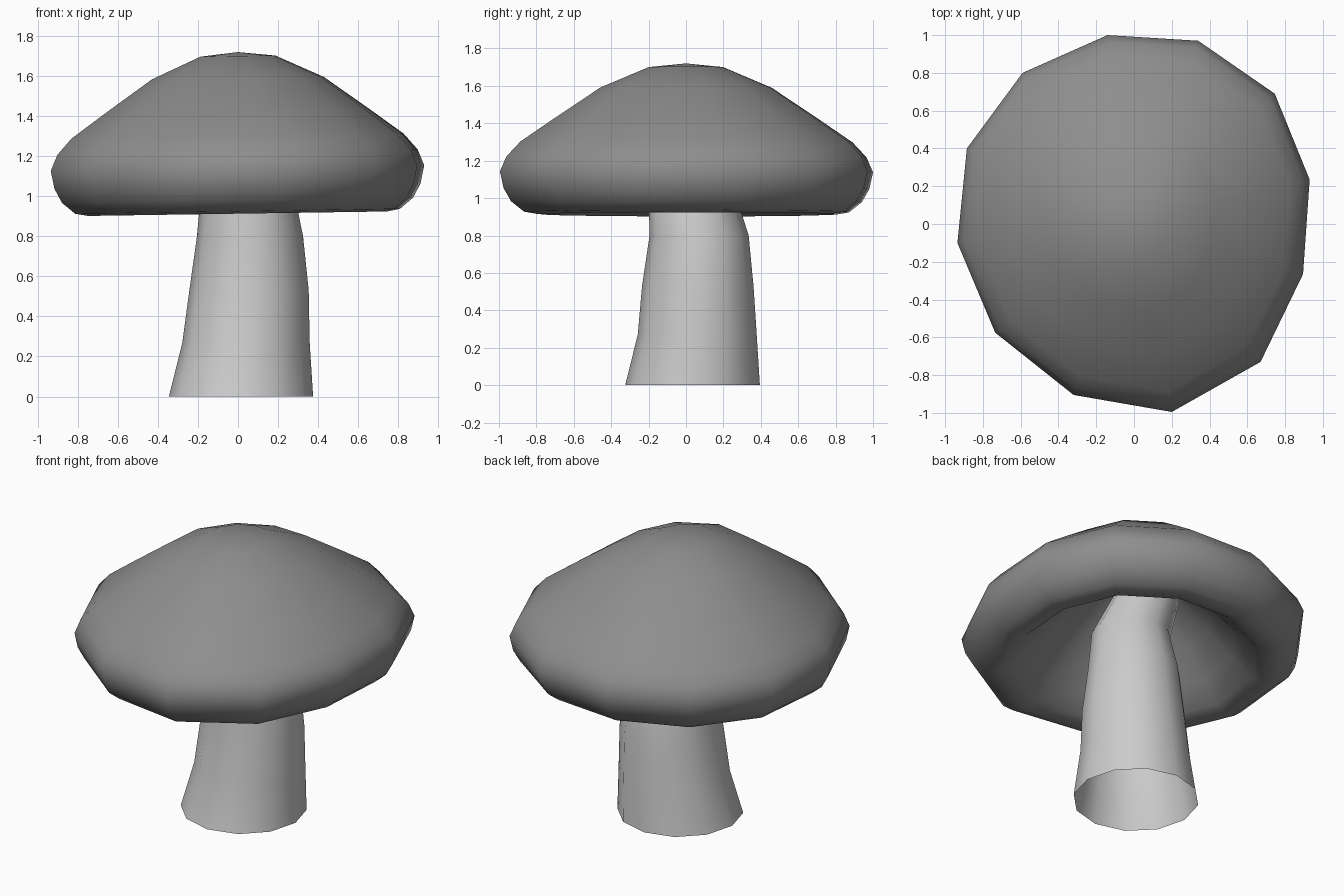
import bpy, math

if "Cube" in bpy.data.objects:
    bpy.data.objects.remove(bpy.data.objects["Cube"])

SIDES = 12


def ring_mesh(name, rings, cap_start=None, cap_end=None):
    """Skin a stack of equal-sized rings, optionally closed with poles."""
    verts = [v for ring in rings for v in ring]
    n = SIDES
    faces = []
    for i in range(len(rings) - 1):
        for j in range(n):
            k = (j + 1) % n
            faces.append((i * n + j, i * n + k, (i + 1) * n + k, (i + 1) * n + j))
    if cap_start:
        verts.append(cap_start)
        faces += [(len(verts) - 1, (j + 1) % n, j) for j in range(n)]
    if cap_end:
        verts.append(cap_end)
        b = (len(rings) - 1) * n
        faces += [(len(verts) - 1, b + j, b + (j + 1) % n) for j in range(n)]
    mesh = bpy.data.meshes.new(name)
    mesh.from_pydata(verts, [], faces)
    mesh.update()
    obj = bpy.data.objects.new(name, mesh)
    bpy.context.collection.objects.link(obj)
    for p in mesh.polygons:
        p.use_smooth = True
    return obj


# Cap: slightly irregular twelve-sided outline swept through a hollow profile
outline = [(0.93, 0.235), (0.745, 0.69), (0.34, 0.97), (-0.14, 1.0),
           (-0.59, 0.8), (-0.885, 0.4), (-0.935, -0.1), (-0.735, -0.575),
           (-0.32, -0.905), (0.2, -0.995), (0.67, -0.73), (0.895, -0.265)]
inner = [(0.1, 1.47), (0.25, 1.4), (0.45, 1.21), (0.6, 1.05), (0.72, 0.94)]
outer = [(0.80, 0.913), (0.87, 0.925), (0.94, 0.98), (0.98, 1.05), (1.0, 1.14),
         (0.965, 1.22), (0.89, 1.3), (0.7, 1.43), (0.46, 1.59), (0.2, 1.7)]
rings = [[(f * x, f * y, z + 0.015 * f * x) for x, y in outline]
         for f, z in inner + outer]
cap = ring_mesh("mushroom_cap", rings, (0, 0, 1.49), (0, 0, 1.72))
mat = bpy.data.materials.new("cap_grey")
mat.diffuse_color = (0.27, 0.27, 0.27, 1)
mat.use_nodes = True
mat.node_tree.nodes["Principled BSDF"].inputs["Base Color"].default_value = mat.diffuse_color
cap.data.materials.append(mat)

# Stem: open tapering tube with a gentle bend, (centre x, centre y, z, radius)
path = [(0.015, 0.035, 0.0, 0.36), (0.04, 0.06, 0.27, 0.318),
        (0.055, 0.063, 0.53, 0.298), (0.06, 0.07, 0.8, 0.265),
        (0.045, 0.025, 1.07, 0.225), (-0.05, 0.05, 1.34, 0.19),
        (-0.06, 0.04, 1.5, 0.17)]
stem_rings = [[(cx + r * math.cos(2 * math.pi * j / SIDES),
                cy + r * math.sin(2 * math.pi * j / SIDES), z)
               for j in range(SIDES)] for cx, cy, z, r in path]
ring_mesh("mushroom_stem", stem_rings)
